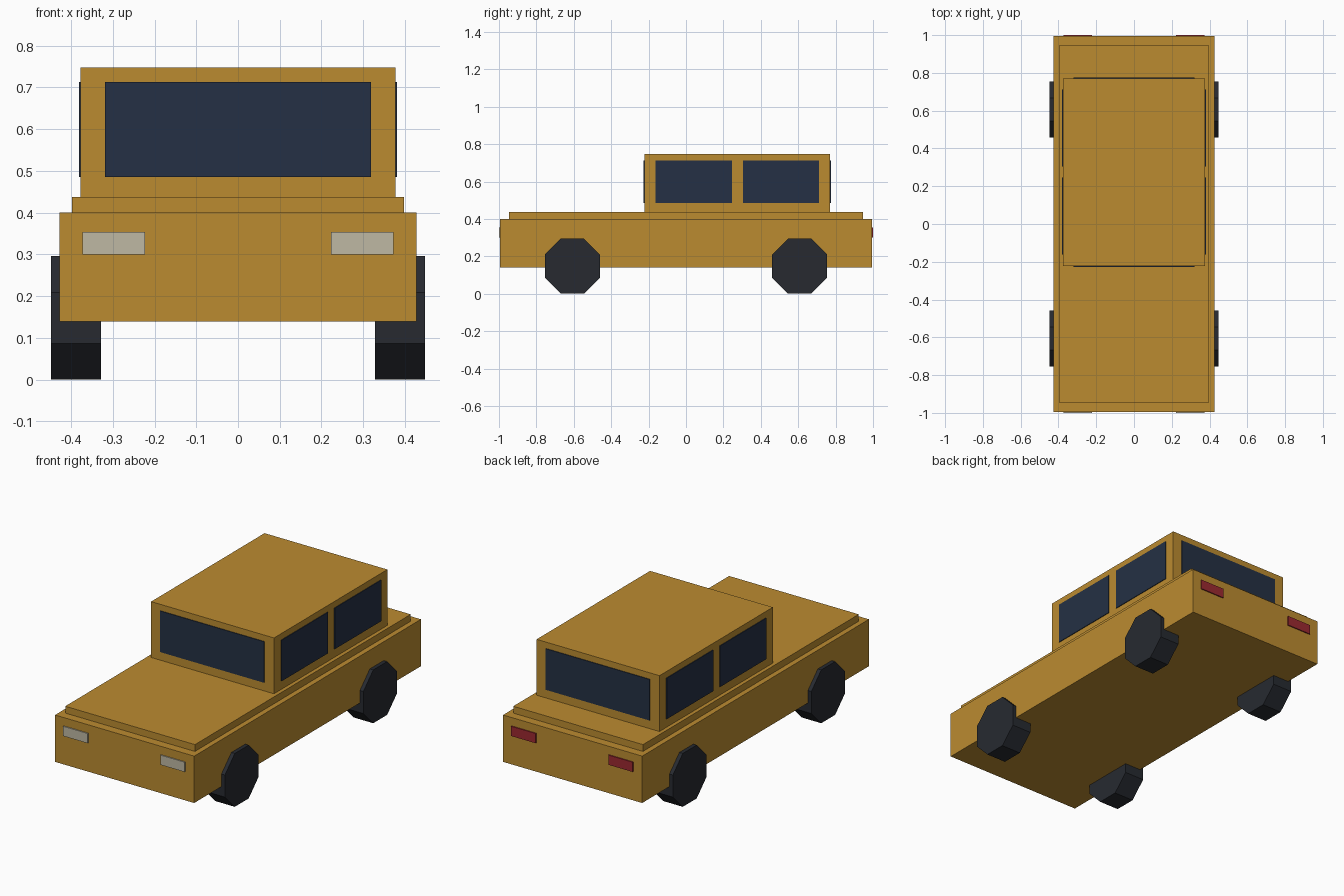
import bpy, bmesh
from math import radians
from mathutils import Matrix

if "Cube" in bpy.data.objects:
    bpy.data.objects.remove(bpy.data.objects["Cube"])


def material(name, rgb):
    m = bpy.data.materials.new(name)
    m.diffuse_color = (*rgb, 1)
    m.use_nodes = True
    m.node_tree.nodes["Principled BSDF"].inputs["Base Color"].default_value = m.diffuse_color
    return m


PAINT = material("ochre_paint", (0.50, 0.26, 0.03))
GLASS = material("dark_glass", (0.018, 0.030, 0.058))
RUBBER = material("black_rubber", (0.020, 0.023, 0.030))
LAMP = material("pale_lamp", (0.52, 0.48, 0.37))
RED = material("red_lamp", (0.33, 0.022, 0.03))


def finish(name, bm, mat):
    mesh = bpy.data.meshes.new(name)
    bm.to_mesh(mesh)
    bm.free()
    mesh.materials.append(mat)
    obj = bpy.data.objects.new(name, mesh)
    bpy.context.collection.objects.link(obj)
    return obj


def box(name, x, y, z, mat):
    """Box from (min, max) ranges on each axis."""
    bm = bmesh.new()
    size = [r[1] - r[0] for r in (x, y, z)]
    mid = [(r[0] + r[1]) / 2 for r in (x, y, z)]
    bmesh.ops.create_cube(bm, size=1, matrix=Matrix.Translation(mid) @ Matrix.Diagonal((*size, 1)))
    return finish(name, bm, mat)


def wheel(name, x, y):
    """Octagonal wheel resting on a flat side."""
    bm = bmesh.new()
    bmesh.ops.create_cone(bm, cap_ends=True, segments=8, radius1=0.16, radius2=0.16, depth=0.12,
                          matrix=Matrix.Rotation(radians(22.5), 4, 'X') @ Matrix.Rotation(radians(90), 4, 'Y'))
    bmesh.ops.translate(bm, verts=bm.verts, vec=(x, y, 0.148))
    return finish(name, bm, RUBBER)


def span(a, b, side):
    return tuple(sorted((a * side, b * side)))


# Body tiers
CAB_X, CAB_Y0, CAB_Y1 = 0.377, -0.223, 0.771
box("lower_body", (-0.427, 0.427), (-0.994, 0.994), (0.14, 0.40), PAINT)
box("upper_deck", (-0.398, 0.398), (-0.946, 0.946), (0.39, 0.438), PAINT)
box("cabin", (-CAB_X, CAB_X), (CAB_Y0, CAB_Y1), (0.43, 0.748), PAINT)

# Windscreen and rear window
GZ = (0.485, 0.713)
P, IN = 0.004, 0.01
box("windscreen", (-0.319, 0.319), (CAB_Y0 - P, CAB_Y0 + IN), GZ, GLASS)
box("rear_window", (-0.319, 0.319), (CAB_Y1 - IN, CAB_Y1 + P), GZ, GLASS)

for side, label in ((1, "right"), (-1, "left")):
    # Side windows
    for end, y in (("front", (-0.162, 0.245)), ("rear", (0.305, 0.712))):
        box(f"{end}_{label}_window", span(CAB_X - IN, CAB_X + P, side), y, GZ, GLASS)
    # Lamps
    lamp_x = span(0.223, 0.373, side)
    box(f"{label}_headlight", lamp_x, (-1.0, -0.98), (0.30, 0.354), LAMP)
    box(f"{label}_tail_light", lamp_x, (0.98, 1.0), (0.30, 0.354), RED)
    # Wheels
    for end, y in (("front", -0.607), ("rear", 0.607)):
        wheel(f"{end}_{label}_wheel", 0.388 * side, y)
